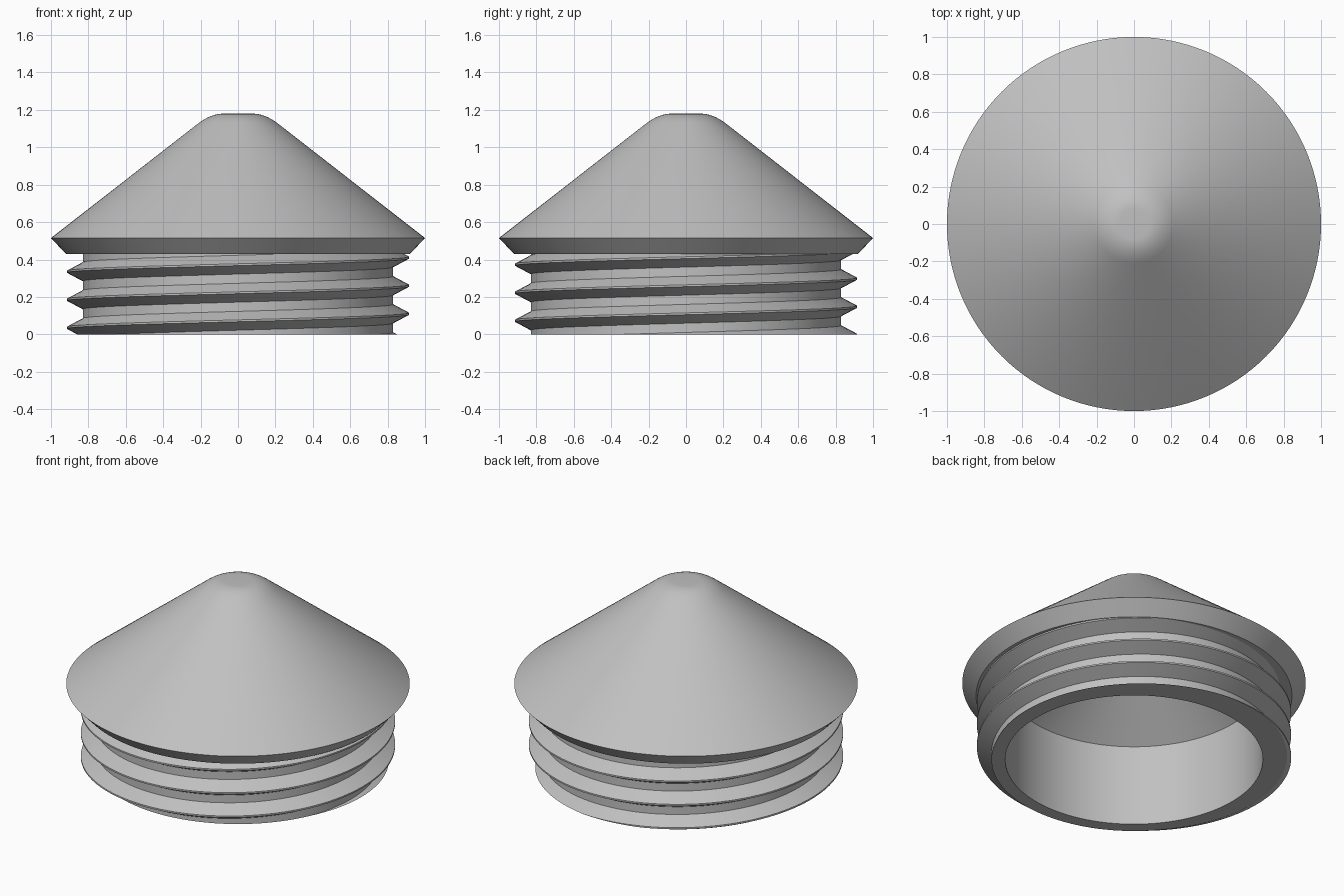
import bpy, bmesh, math
from mathutils import Vector

SEGMENTS = 128
PITCH = 0.15
SEAT_Z = 0.43

if "Cube" in bpy.data.objects:
    bpy.data.objects.remove(bpy.data.objects["Cube"])

grey = bpy.data.materials.new("plain_grey")
grey.use_nodes = True
COLOUR = (0.53, 0.53, 0.53, 1)
grey.diffuse_color = COLOUR
grey.node_tree.nodes["Principled BSDF"].inputs["Base Color"].default_value = COLOUR


def finish(bm, name):
    bmesh.ops.recalc_face_normals(bm, faces=bm.faces[:])
    mesh = bpy.data.meshes.new(name)
    bm.to_mesh(mesh)
    bm.free()
    obj = bpy.data.objects.new(name, mesh)
    bpy.context.collection.objects.link(obj)
    mesh.materials.append(grey)
    bpy.ops.object.select_all(action='DESELECT')
    obj.select_set(True)
    bpy.context.view_layer.objects.active = obj
    bpy.ops.object.shade_smooth_by_angle(angle=math.radians(25))
    return obj


def fillet(a, corner, b, steps):
    """Curved corner between two profile points."""
    a, corner, b = Vector(a), Vector(corner), Vector(b)
    return [tuple(a * (1 - t) ** 2 + corner * 2 * t * (1 - t) + b * t * t)
            for t in (i / steps for i in range(steps + 1))]


# Hollow cap: conical roof, bevelled rim, neck and bore turned around z
profile = [(0, 1.18)]
profile += fillet((0.08, 1.18), (0.142, 1.18), (0.21, 1.13), 8)
profile += [(1, 0.515), (0.92, SEAT_Z), (0.83, SEAT_Z), (0.83, 0),
            (0.75, 0), (0.75, 0.52), (0.12, 1.01), (0, 1.01)]
bm = bmesh.new()
verts = [bm.verts.new((r, 0, z)) for r, z in profile]
edges = [bm.edges.new(pair) for pair in zip(verts, verts[1:])]
bmesh.ops.spin(bm, geom=verts + edges, cent=(0, 0, 0), axis=(0, 0, 1),
               angle=math.tau, steps=SEGMENTS)
bmesh.ops.remove_doubles(bm, verts=bm.verts[:], dist=0.0005)
finish(bm, "cap_body")

# Screw thread: ridge section swept up a helix around the neck
section = [(0.825, -0.053), (0.915, -0.005), (0.915, 0.005), (0.825, 0.053)]
bm = bmesh.new()
rings = []
for i in range(-SEGMENTS, 4 * SEGMENTS):
    angle = math.pi + math.tau * i / SEGMENTS
    z = 0.035 + PITCH * i / SEGMENTS
    rings.append([bm.verts.new((r * math.cos(angle), r * math.sin(angle), z + dz))
                  for r, dz in section])
for low, high in zip(rings, rings[1:]):
    for k in range(4):
        n = (k + 1) % 4
        bm.faces.new((low[k], low[n], high[n], high[k]))
bm.faces.new(rings[0])
bm.faces.new(rings[-1])

# Trim the thread flush with the base and under the rim, closing each cut
for height, direction in ((0, -1), (SEAT_Z + 0.005, 1)):
    cut = bmesh.ops.bisect_plane(
        bm, geom=bm.verts[:] + bm.edges[:] + bm.faces[:], dist=0.00001,
        plane_co=(0, 0, height), plane_no=(0, 0, direction), clear_outer=True)
    rim = [e for e in cut["geom_cut"] if isinstance(e, bmesh.types.BMEdge)]
    bmesh.ops.triangle_fill(bm, edges=rim, use_beauty=True)
finish(bm, "screw_thread")
